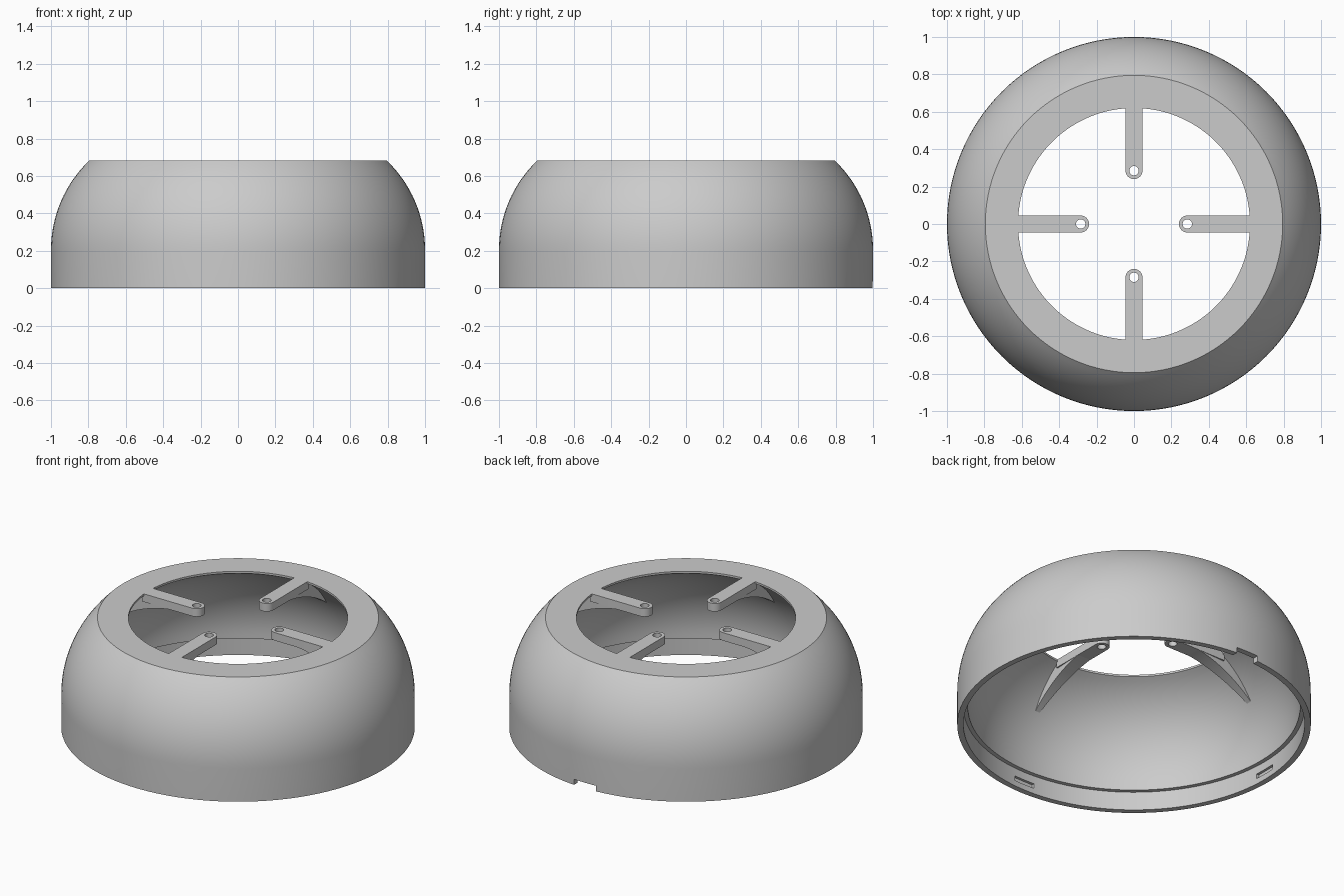
import bpy, bmesh, math
from mathutils import Matrix, Vector

if "Cube" in bpy.data.objects:
    bpy.data.objects.remove(bpy.data.objects["Cube"], do_unlink=True)

HEIGHT = 0.683
SEGMENTS = 128

grey = bpy.data.materials.new("plain_grey")
grey.use_nodes = True
grey.diffuse_color = (0.6, 0.6, 0.6, 1)
grey.node_tree.nodes["Principled BSDF"].inputs["Base Color"].default_value = (0.6, 0.6, 0.6, 1)


def make_object(name, bm):
    bmesh.ops.recalc_face_normals(bm, faces=bm.faces[:])
    mesh = bpy.data.meshes.new(name)
    bm.to_mesh(mesh)
    bm.free()
    mesh.materials.append(grey)
    obj = bpy.data.objects.new(name, mesh)
    bpy.context.collection.objects.link(obj)
    return obj


def activate(obj):
    bpy.ops.object.select_all(action='DESELECT')
    obj.select_set(True)
    bpy.context.view_layer.objects.active = obj


def smooth(obj):
    activate(obj)
    bpy.ops.object.shade_smooth_by_angle(angle=math.radians(30))


def arc(cx, cz, radius, x_start, x_end, steps):
    """Points on a circle between two x positions, above its centre."""
    a = math.acos((x_start - cx) / radius)
    b = math.acos((x_end - cx) / radius)
    angles = [a + (b - a) * i / steps for i in range(steps + 1)]
    return [(cx + radius * math.cos(t), cz + radius * math.sin(t)) for t in angles]


def inner_z(r):
    return 0.14 + math.sqrt(0.36 - (r - 0.34) ** 2)


# Domed shell: one closed profile revolved around z
outer = arc(0.34, 0.205, 0.66, 1.0, 0.795, 16)
outer[-1] = (0.795, HEIGHT)
inner = arc(0.34, 0.14, 0.6, 0.62, 0.94, 20)
profile = [(0.965, 0), (1.0, 0)] + outer + [(0.62, HEIGHT)] + inner + [(0.94, 0.115), (0.965, 0.115)]

bm = bmesh.new()
rings = []
for i in range(SEGMENTS):
    a = math.tau * i / SEGMENTS
    rings.append([bm.verts.new((r * math.cos(a), r * math.sin(a), z)) for r, z in profile])
for i, ring in enumerate(rings):
    following = rings[(i + 1) % SEGMENTS]
    for j in range(len(profile)):
        k = (j + 1) % len(profile)
        bm.faces.new((ring[j], following[j], following[k], ring[k]))
shell = make_object("dome_shell", bm)


# Rim notch at the back and shallow snap slots on the other three sides
def add_box(bm, center, size, angle):
    matrix = (Matrix.Rotation(angle, 4, 'Z') @ Matrix.Translation(center)
              @ Matrix.Diagonal((*size, 1)))
    bmesh.ops.create_cube(bm, size=1, matrix=matrix)


bm = bmesh.new()
add_box(bm, Vector((0.99, 0, 0.005)), (0.12, 0.15, 0.06), math.pi / 2)
for turn in (0, 2, 3):
    add_box(bm, Vector((0.96, 0, 0.05)), (0.04, 0.14, 0.03), turn * math.pi / 2)
cutter = make_object("rim_cutter", bm)
cutter.hide_render = True
cut = shell.modifiers.new("rim_cuts", 'BOOLEAN')
cut.operation = 'DIFFERENCE'
cut.solver = 'EXACT'
cut.object = cutter
activate(shell)
bpy.ops.object.modifier_apply(modifier=cut.name)
bpy.data.objects.remove(cutter, do_unlink=True)
smooth(shell)


# Flat mounting arm with a rounded, drilled tip
def arm_mesh():
    bm = bmesh.new()
    hub, half, thick = 0.285, 0.045, 0.05
    tip = [(hub + half * math.cos(math.pi * (0.5 + i / 16)),
            half * math.sin(math.pi * (0.5 + i / 16))) for i in range(17)]
    hole = [(hub + 0.025 * math.cos(math.tau * i / 24),
             0.025 * math.sin(math.tau * i / 24)) for i in range(24)]
    edges = []
    for loop in (tip + [(0.63, -half), (0.63, half)], hole):
        verts = [bm.verts.new((x, y, HEIGHT)) for x, y in loop]
        edges += [bm.edges.new((v, verts[i - 1])) for i, v in enumerate(verts)]
    bmesh.ops.triangle_fill(bm, edges=edges, use_beauty=True)
    ext = bmesh.ops.extrude_face_region(bm, geom=bm.faces[:], use_keep_orig=True)
    moved = [g for g in ext["geom"] if isinstance(g, bmesh.types.BMVert)]
    bmesh.ops.translate(bm, verts=moved, vec=(0, 0, -thick))
    return bm


# Arched brace under the arm, narrowing to its foot on the dome wall
def brace_mesh():
    bm = bmesh.new()
    sections = []
    steps = 14
    for i in range(steps + 1):
        t = i / steps
        r = 0.34 + 0.52 * t
        low = 0.64 - 0.19 * t * t
        high = min(0.66, inner_z(r) + 0.015)
        width = 0.045 - 0.03 * t * t
        sections.append([bm.verts.new(p) for p in (
            (r, -width, low), (r, width, low), (r, width, high), (r, -width, high))])
    for a, b in zip(sections, sections[1:]):
        for j in range(4):
            bm.faces.new((a[j], a[j - 1], b[j - 1], b[j]))
    bm.faces.new(sections[0])
    bm.faces.new(sections[-1])
    return bm


for side, turn in (("left", 0), ("back", 1), ("right", 2), ("front", 3)):
    for part, build in (("arm", arm_mesh), ("arm_brace", brace_mesh)):
        obj = make_object(f"{side}_{part}", build())
        obj.rotation_euler.z = turn * math.pi / 2
        smooth(obj)
